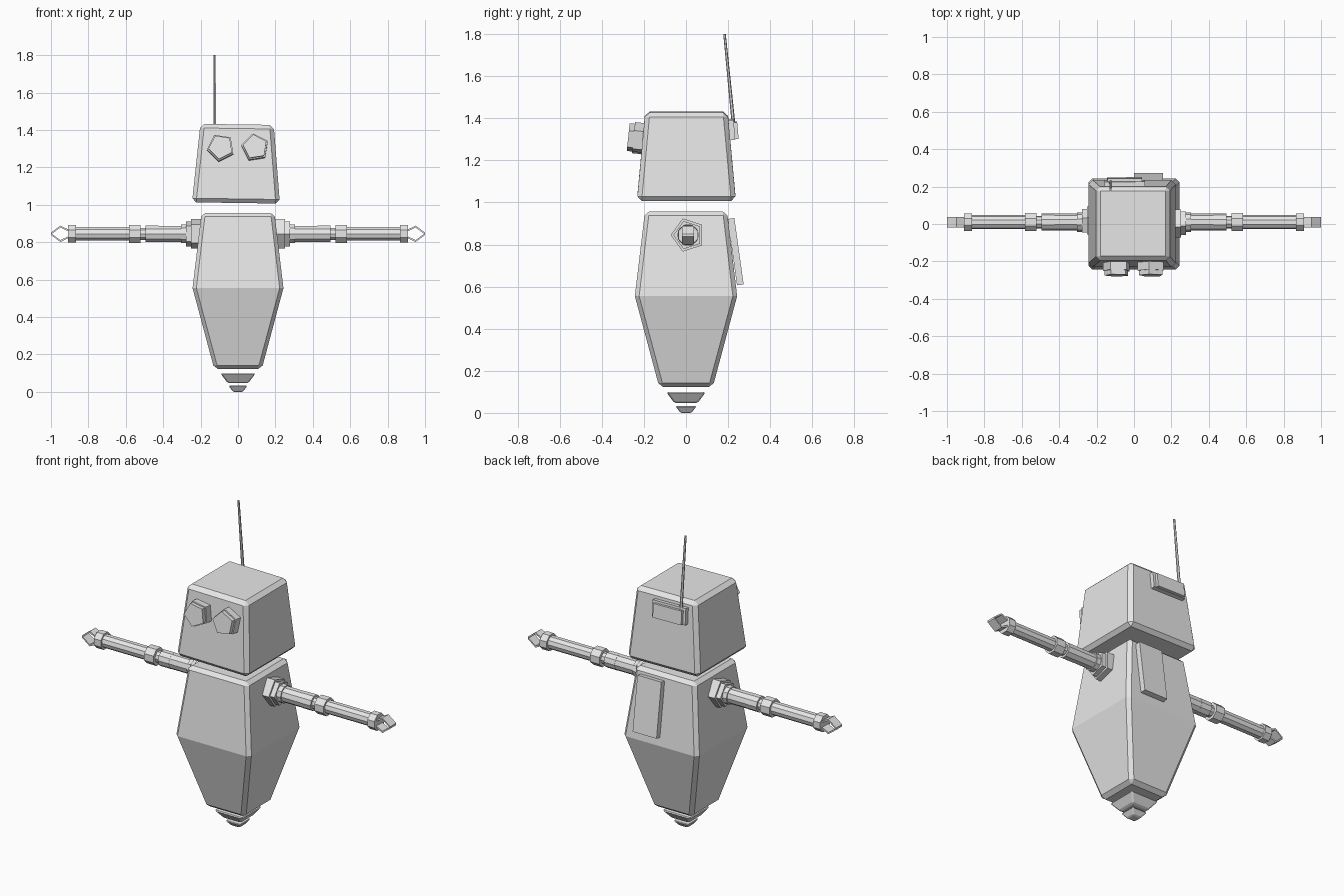
import bpy, bmesh, math
from mathutils import Vector, Matrix

if "Cube" in bpy.data.objects:
    bpy.data.objects.remove(bpy.data.objects["Cube"])

grey = bpy.data.materials.new("light_grey")
grey.diffuse_color = (0.8, 0.8, 0.8, 1)
grey.use_nodes = True
grey.node_tree.nodes["Principled BSDF"].inputs["Base Color"].default_value = grey.diffuse_color


def finish(name, bm, bevel=0):
    bmesh.ops.recalc_face_normals(bm, faces=bm.faces[:])
    me = bpy.data.meshes.new(name)
    bm.to_mesh(me)
    bm.free()
    me.materials.append(grey)
    ob = bpy.data.objects.new(name, me)
    bpy.context.collection.objects.link(ob)
    if bevel:
        mod = ob.modifiers.new("chamfer", 'BEVEL')
        mod.width = bevel
        mod.segments = 1
        mod.limit_method = 'ANGLE'
        mod.angle_limit = math.radians(40)
    return ob


def square_stack(name, levels, bevel=0, center=(0, 0)):
    """Square tower: levels are (half width, z), bottom to top."""
    bm = bmesh.new()
    rings = [[bm.verts.new((center[0] + sx * h, center[1] + sy * h, z))
              for sx, sy in ((-1, -1), (1, -1), (1, 1), (-1, 1))] for h, z in levels]
    bm.faces.new(rings[0])
    bm.faces.new(rings[-1])
    for a, b in zip(rings, rings[1:]):
        for i in range(4):
            j = (i + 1) % 4
            bm.faces.new((a[i], a[j], b[j], b[i]))
    return finish(name, bm, bevel)


def rod(name, start, end, r1, r2, sides, turn=0):
    """Prism or cone from start to end, rolled by turn about its axis."""
    a, b = Vector(start), Vector(end)
    axis = b - a
    bm = bmesh.new()
    bmesh.ops.create_cone(bm, cap_ends=True, segments=sides, radius1=r1,
                          radius2=r2, depth=axis.length)
    rot = axis.to_track_quat('Z', 'Y').to_matrix().to_4x4()
    bm.transform(Matrix.Translation((a + b) / 2) @ rot @ Matrix.Rotation(turn, 4, 'Z'))
    return finish(name, bm)


def slab(name, size, pos, tilt=0, roll=0):
    bm = bmesh.new()
    bmesh.ops.create_cube(bm, size=1, matrix=Matrix.Diagonal((*size, 1)))
    bm.transform(Matrix.Translation(pos) @ Matrix.Rotation(tilt, 4, 'X')
                 @ Matrix.Rotation(roll, 4, 'Y'))
    return finish(name, bm)


def strip(name, path, y, half_width, thick):
    """Bent plate following (x, z) points, thickened towards +z."""
    bm = bmesh.new()
    rows = [[bm.verts.new((x, y + s * half_width, z + t))
             for s, t in ((-1, 0), (1, 0), (1, thick), (-1, thick))] for x, z in path]
    bm.faces.new(rows[0])
    bm.faces.new(rows[-1])
    for a, b in zip(rows, rows[1:]):
        for i in range(4):
            j = (i + 1) % 4
            bm.faces.new((a[i], a[j], b[j], b[i]))
    return finish(name, bm)


# Body and hovering foot tiers
square_stack("body", [(0.127, 0.122), (0.243, 0.555), (0.195, 0.957)], 0.02)
square_stack("upper_foot", [(0.055, 0.047), (0.094, 0.099)], 0.008)
square_stack("lower_foot", [(0.026, 0.0), (0.051, 0.033)], 0.006)

# Head, leaning slightly to one side
head = square_stack("head", [(0.235, -0.21), (0.196, 0.21)], 0.022)
head.location = (-0.008, 0.002, 1.22)
head.rotation_euler = (0, math.radians(0.8), 0)

# Eyes: stepped five-sided discs square to the sloping face
slope = math.radians(6)
out = Vector((0, -math.cos(slope), math.sin(slope)))
for side, label in ((-1, "left"), (1, "right")):
    c = Vector((0.092 * side, -0.195, 1.302))
    turn = math.radians(90 - 9 * side)
    rod(label + "_eye_rim", c, c + out * 0.055, 0.075, 0.075, 5, turn)
    rod(label + "_eye_lens", c + out * 0.05, c + out * 0.08, 0.067, 0.067, 5, turn)

# Antenna with its stepped mount on the back of the head
slab("antenna_mount", (0.215, 0.03, 0.095), (-0.05, 0.215, 1.346), math.radians(5), math.radians(1))
slab("antenna_cover", (0.185, 0.025, 0.08), (-0.05, 0.234, 1.342), math.radians(5), math.radians(1))
rod("antenna", (-0.125, 0.229, 1.34), (-0.125, 0.183, 1.80), 0.009, 0.006, 6)

# Back hatch
slab("back_hatch", (0.155, 0.032, 0.318), (0.077, 0.236, 0.766), math.radians(8))

# Arm segments: name, inner x, outer x, radius, sides
AY, AZ = 0.01, 0.845
SEGMENTS = (
    ("shoulder_plate", 0.18, 0.25, 0.083, 5),
    ("shoulder_step", 0.25, 0.278, 0.07, 5),
    ("shoulder_collar", 0.27, 0.305, 0.052, 10),
    ("upper_arm", 0.30, 0.43, 0.045, 10),
    ("elbow_inner", 0.425, 0.495, 0.046, 10),
    ("elbow_pin", 0.49, 0.53, 0.034, 10),
    ("elbow_outer", 0.522, 0.582, 0.052, 8),
    ("forearm", 0.575, 0.87, 0.038, 10),
    ("wrist", 0.865, 0.91, 0.05, 8),
)
for side, label in ((-1, "left"), (1, "right")):
    for part, x1, x2, r, sides in SEGMENTS:
        # Five-sided plates point up, even-sided collars lie flat
        turn = math.pi / 2 if sides == 5 else math.pi / sides
        rod(f"{label}_{part}", (side * x1, AY, AZ), (side * x2, AY, AZ), r, r, sides, turn)
    # Two bent prongs form an open claw
    for up, where in ((1, "upper"), (-1, "lower")):
        path = [(side * x, AZ + up * z) for x, z in ((0.905, 0.022), (0.95, 0.044), (1.0, 0.006))]
        strip(f"{label}_{where}_claw", path, AY, 0.028, -0.01 * up)
